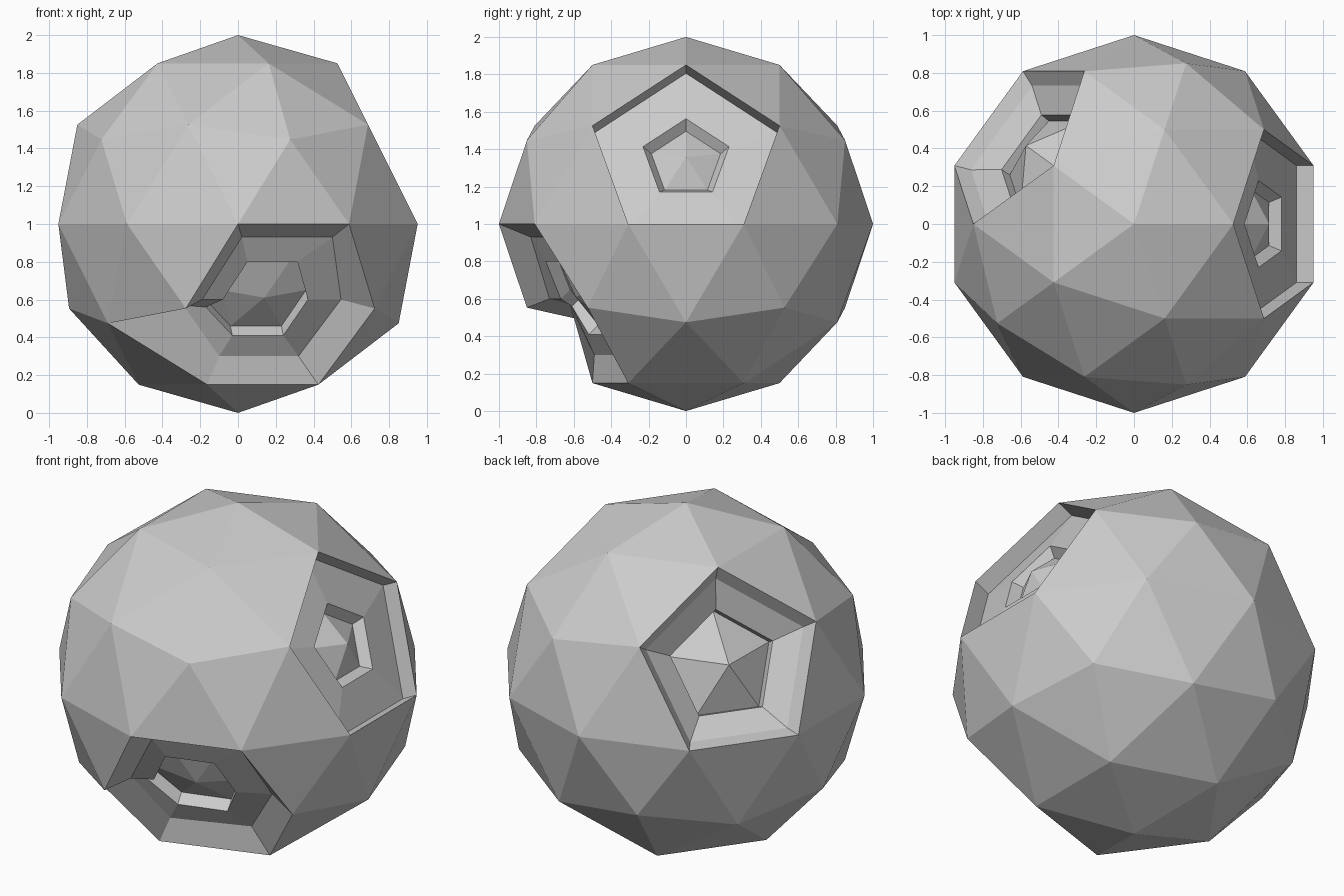
import bpy, bmesh, math
from mathutils import Vector

if "Cube" in bpy.data.objects:
    bpy.data.objects.remove(bpy.data.objects["Cube"])

# Low-poly sphere body
bpy.ops.mesh.primitive_ico_sphere_add(subdivisions=2, radius=1, location=(0, 0, 0))
rock = bpy.context.object
rock.name = "faceted_sphere"
bm = bmesh.new()
bm.from_mesh(rock.data)


def nearest(p):
    return min(bm.verts, key=lambda v: (v.co - Vector(p)).length)


def open_region(direction, start, extra=None):
    """Remove the faces round a vertex; return its rim, clockwise from start."""
    centre = nearest(direction)
    n = centre.co.normalized()
    faces = set(centre.link_faces)
    if extra:
        faces.add(min(bm.faces, key=lambda f: (f.calc_center_median() - Vector(extra)).length))
    rim = list({v for f in faces for v in f.verts if v is not centre})
    u = (Vector(start) - n * n.dot(Vector(start))).normalized()
    w = u.cross(n)
    rim.sort(key=lambda v: (math.atan2(v.co.dot(w), v.co.dot(u)) + 1e-2) % math.tau)
    bmesh.ops.delete(bm, geom=list(faces), context='FACES')
    return rim, n


def bridge(a, points):
    b = [bm.verts.new(p) for p in points]
    k = len(a)
    for i in range(k):
        j = (i + 1) % k
        bm.faces.new((a[i], a[j], b[j], b[i]))
    return b


def fan(ring, tip):
    t = bm.verts.new(tip)
    for i in range(len(ring)):
        bm.faces.new((ring[i], ring[(i + 1) % len(ring)], t))


def crater(direction, start, steps, tip):
    """Five-sided crater; each step is (rim scale, distance from the middle)."""
    rim, n = open_region(direction, start)
    mid = sum((v.co for v in rim), Vector()) / len(rim)
    rel = [v.co - mid for v in rim]
    ring = rim
    for s, h in steps:
        ring = bridge(ring, [n * h + r * s for r in rel])
    fan(ring, n * tip)


# Right crater and back left crater
crater((.894, 0, .447), (.526, 0, .851), [(1, .75), (.46, .775), (.37, .72)], .80)
crater((-.724, .526, .447), (-.425, .309, .851), [(.89, .78), (.58, .70), (.57, .645)], .79)

# Front crater: irregular seven-sided rim
rim, n = open_region((.263, -.809, -.526), (0, -1, 0), extra=(-.375, -.617, -.608))
mid_ring = [(.02, -.83, -.07), (.50, -.67, -.07), (.545, -.46, -.40), (.32, -.33, -.70),
            (-.10, -.49, -.70), (-.29, -.62, -.43), (-.19, -.73, -.40)]
low_ring = [(.05, -.75, -.20), (.315, -.67, -.20), (.37, -.55, -.40), (.24, -.44, -.59),
            (-.03, -.52, -.59), (-.17, -.61, -.44), (-.08, -.67, -.40)]
ring = bridge(rim, mid_ring)
ring = bridge(ring, low_ring)
ring = bridge(ring, [Vector(p) + Vector((-.01, .05, .05)) for p in low_ring])
bm.faces.new((ring[4], ring[5], ring[6]))
fan(ring[:5] + ring[6:], (.14, -.59, -.39))

bmesh.ops.recalc_face_normals(bm, faces=bm.faces)
bmesh.ops.translate(bm, verts=bm.verts, vec=(0, 0, 1))
bm.to_mesh(rock.data)
bm.free()
